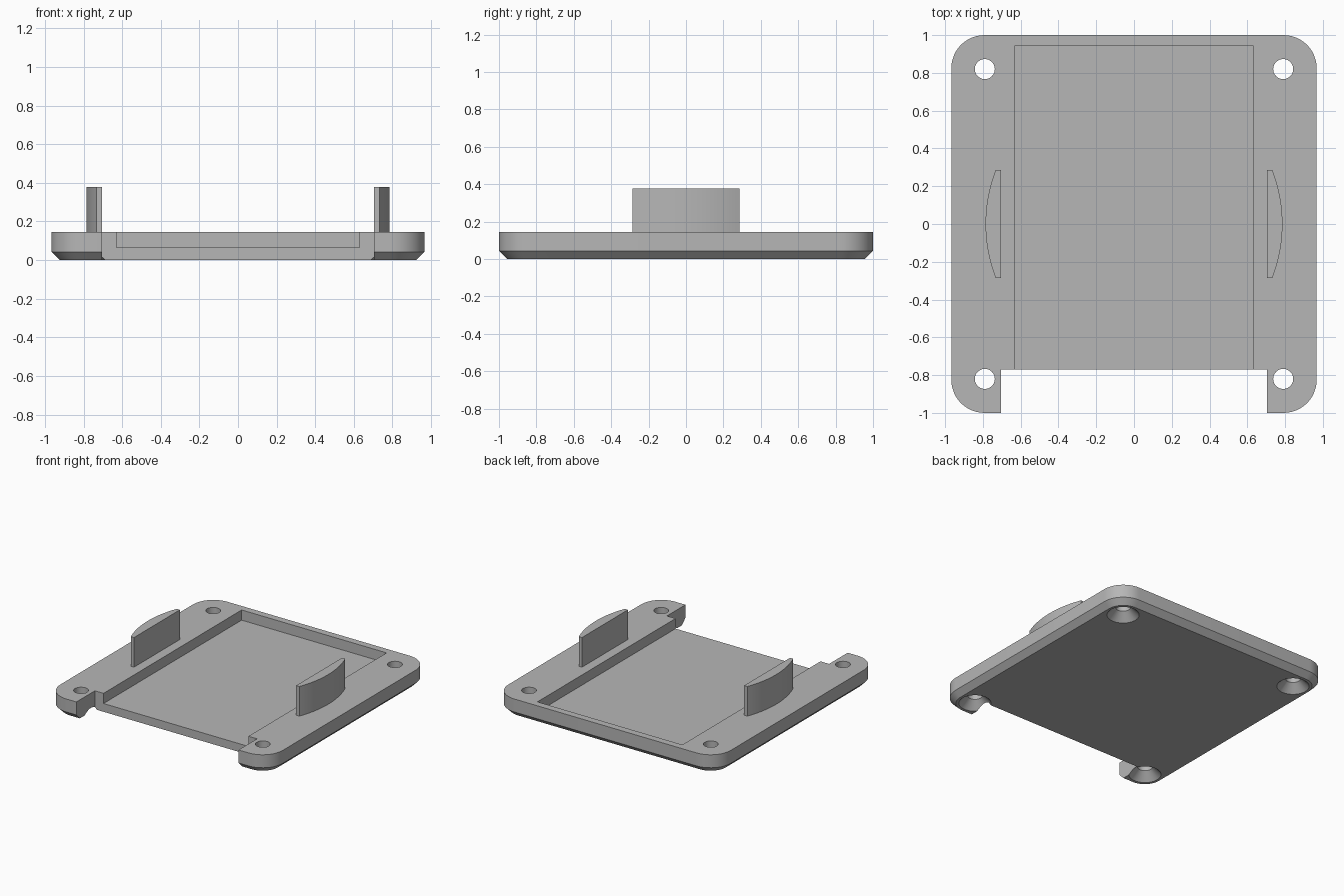
import bpy, bmesh, math

if "Cube" in bpy.data.objects:
    bpy.data.objects.remove(bpy.data.objects["Cube"], do_unlink=True)

HALF_X, HALF_Y, THICK = 0.967, 1.0, 0.145
CORNER, CHAMFER = 0.175, 0.043
FLOOR, NOTCH_X, NOTCH_Y = 0.065, 0.705, -0.77
HOLE_X, HOLE_Y = 0.79, 0.82

grey = bpy.data.materials.new("light grey")
grey.use_nodes = True
colour = (0.47, 0.47, 0.47, 1)
grey.diffuse_color = colour
grey.node_tree.nodes["Principled BSDF"].inputs["Base Color"].default_value = colour


def loft(name, rings):
    """Skin matching rings of points and cap both ends."""
    bm = bmesh.new()
    loops = [[bm.verts.new(p) for p in ring] for ring in rings]
    n = len(loops[0])
    for a, b in zip(loops, loops[1:]):
        for i in range(n):
            j = (i + 1) % n
            bm.faces.new((a[i], a[j], b[j], b[i]))
    bm.faces.new(loops[0][::-1])
    bm.faces.new(loops[-1])
    bmesh.ops.recalc_face_normals(bm, faces=bm.faces)
    mesh = bpy.data.meshes.new(name)
    bm.to_mesh(mesh)
    bm.free()
    mesh.materials.append(grey)
    obj = bpy.data.objects.new(name, mesh)
    bpy.context.collection.objects.link(obj)
    return obj


def rounded_ring(inset, z, steps=12):
    r = CORNER - inset
    ring = []
    for q, (sx, sy) in enumerate(((1, 1), (-1, 1), (-1, -1), (1, -1))):
        for k in range(steps + 1):
            a = (q + k / steps) * math.pi / 2
            ring.append((sx * (HALF_X - CORNER) + r * math.cos(a),
                         sy * (HALF_Y - CORNER) + r * math.sin(a), z))
    return ring


def circle(x, y, r, z, n=40):
    return [(x + r * math.cos(2 * math.pi * k / n),
             y + r * math.sin(2 * math.pi * k / n), z) for k in range(n)]


def box(name, x, y0, y1, z0, z1):
    return loft(name, [[(-x, y0, z), (x, y0, z), (x, y1, z), (-x, y1, z)]
                       for z in (z0, z1)])


def activate(obj):
    bpy.ops.object.select_all(action='DESELECT')
    obj.select_set(True)
    bpy.context.view_layer.objects.active = obj


def cut(target, cutter):
    cutter.hide_render = True
    mod = target.modifiers.new("cut", 'BOOLEAN')
    mod.operation, mod.solver, mod.object = 'DIFFERENCE', 'EXACT', cutter
    activate(target)
    bpy.ops.object.modifier_apply(modifier=mod.name)
    bpy.data.objects.remove(cutter, do_unlink=True)


# Base plate with rounded corners and a chamfered underside
plate = loft("base_plate", [rounded_ring(CHAMFER, 0), rounded_ring(0, CHAMFER),
                            rounded_ring(0, THICK)])

# Front notch and shallow tray open to the notch
cut(plate, box("notch_cutter", NOTCH_X, -1.2, NOTCH_Y, -0.1, 0.3))
cut(plate, box("tray_cutter", 0.63, -0.9, 0.945, FLOOR, 0.3))

# Countersunk screw holes
for sx in (-1, 1):
    for sy in (-1, 1):
        x, y = sx * HOLE_X, sy * HOLE_Y
        cut(plate, loft("hole_cutter", [
            circle(x, y, 0.125, -0.01), circle(x, y, 0.053, 0.062),
            circle(x, y, 0.053, 0.3)]))

# Upright side tabs: flat inside, arc outside
parts = [plate]
for side, name in ((1, "left_tab"), (-1, "right_tab")):
    radius, half = 0.786, 0.285
    span = math.asin(half / radius)
    outline = [(NOTCH_X, -half)]
    for k in range(25):
        a = span * (k / 12 - 1)
        outline.append((radius * math.cos(a), radius * math.sin(a)))
    outline.append((NOTCH_X, half))
    parts.append(loft(name, [[(side * x, y, z) for x, y in outline]
                             for z in (THICK - 0.02, 0.378)]))

for obj in parts:
    activate(obj)
    bpy.ops.object.shade_smooth_by_angle(angle=math.radians(25))
